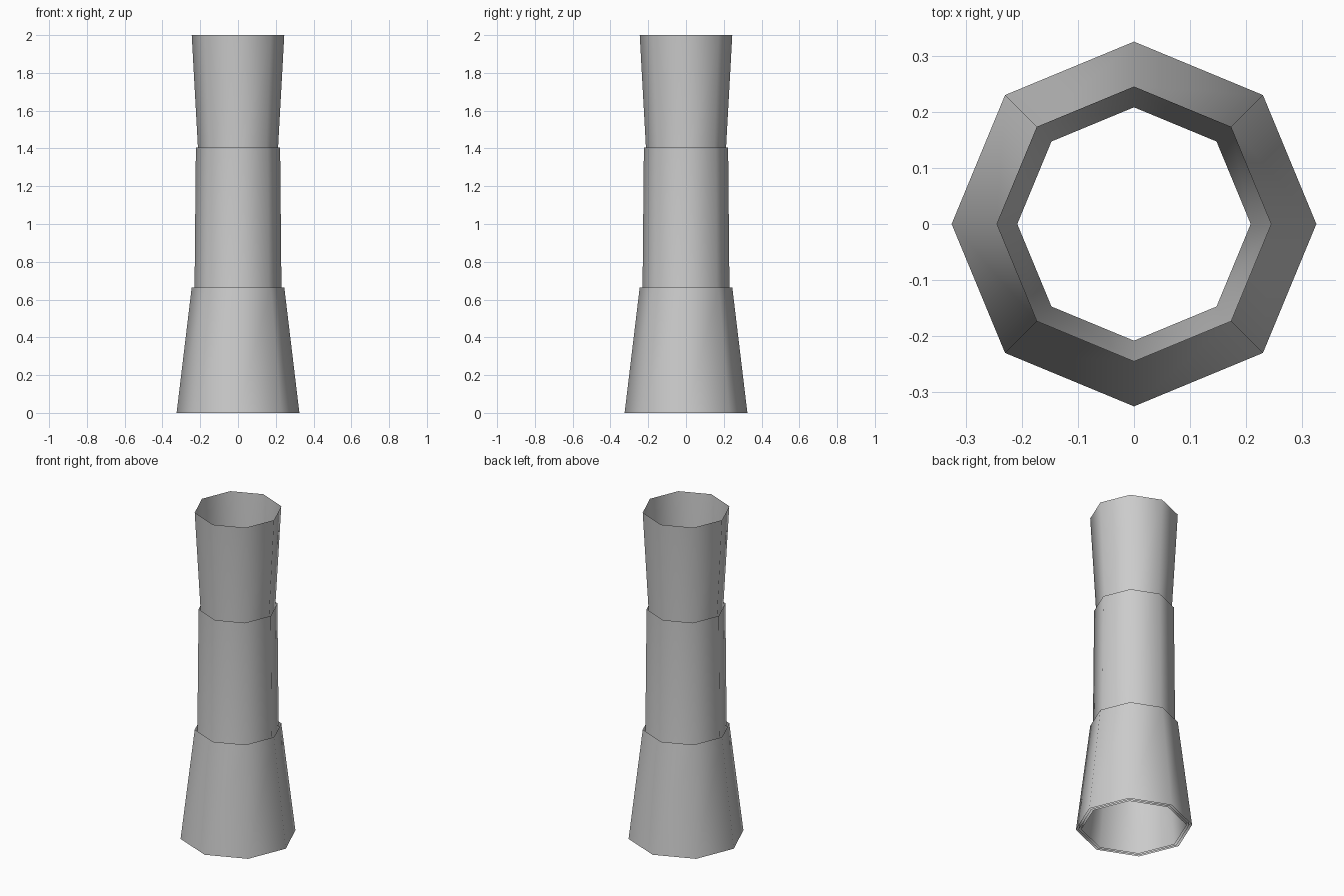
import bpy, bmesh
from math import cos, sin, tau

if "Cube" in bpy.data.objects:
    bpy.data.objects.remove(bpy.data.objects["Cube"])

SIDES = 8


def open_tube(name, profile):
    """Open octagonal tube through (radius, height) rings, bottom to top."""
    bm = bmesh.new()
    rings = [[bm.verts.new((r * cos(tau * i / SIDES), r * sin(tau * i / SIDES), z))
              for i in range(SIDES)] for r, z in profile]
    for low, high in zip(rings, rings[1:]):
        for i in range(SIDES):
            j = (i + 1) % SIDES
            bm.faces.new((low[i], low[j], high[j], high[i])).smooth = True
    mesh = bpy.data.meshes.new(name)
    bm.to_mesh(mesh)
    bm.free()
    obj = bpy.data.objects.new(name, mesh)
    bpy.context.collection.objects.link(obj)
    return obj


# Full-height inner tube, with a narrow waist and flared ends
open_tube("inner_tube", [(0.295, 0), (0.215, 0.665), (0.208, 1.33), (0.245, 2.0)])

# Middle sleeve, running from the base to two thirds height
open_tube("middle_sleeve", [(0.31, 0), (0.23, 0.665), (0.223, 1.405)])

# Flared outer sleeve around the foot
open_tube("base_sleeve", [(0.325, 0), (0.245, 0.665)])
